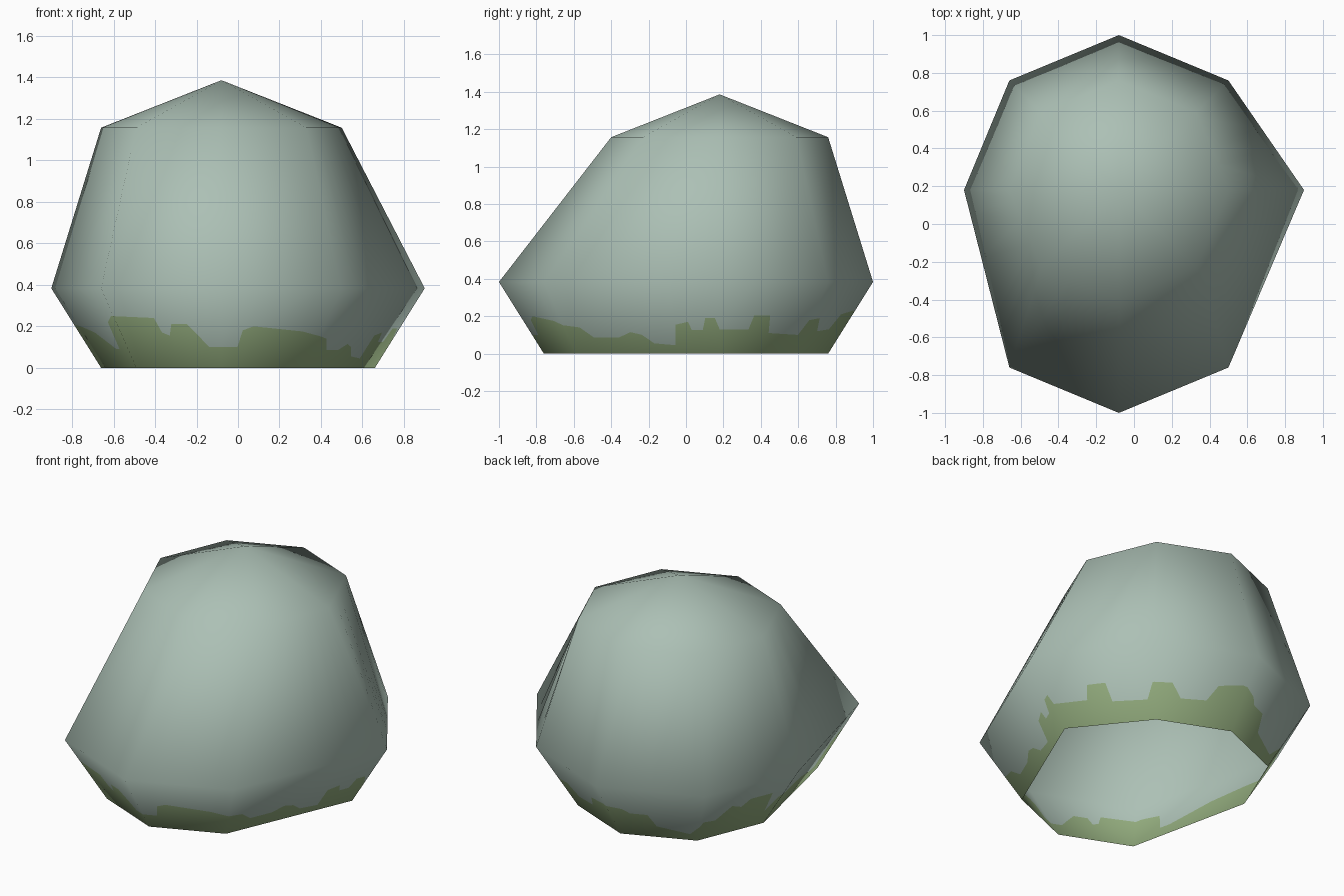
import bpy, bmesh, math
from mathutils import Vector

if "Cube" in bpy.data.objects:
    bpy.data.objects.remove(bpy.data.objects["Cube"])


def material(name, rgb):
    lin = [((c / 255 + 0.055) / 1.055) ** 2.4 for c in rgb]
    m = bpy.data.materials.new(name)
    m.diffuse_color = (*lin, 1)
    m.use_nodes = True
    m.node_tree.nodes["Principled BSDF"].inputs["Base Color"].default_value = m.diffuse_color
    return m


stone = material("grey green stone", (172, 192, 181))
moss = material("moss green", (146, 171, 125))

# Boulder rings: eight sided, the lower rings pushed out to the front and right
CX, CY = -0.08, 0.18


def ring(r, z, pushed):
    pts = []
    for k in range(8):
        a = k * math.pi / 4
        x, y = CX + r * math.cos(a), CY + r * math.sin(a)
        if pushed and k == 0:
            x += 0.16
        if pushed and k > 4:
            y -= 0.36
        pts.append(Vector((x, y, z)))
    return pts


rings = [ring(0.58, 0.0, True), ring(0.82, 0.383, True), ring(0.58, 1.157, False)]
pole = Vector((CX, CY, 1.386))

# Smooth normals of the plain eight sided boulder
cage = bmesh.new()
cv = [[cage.verts.new(p) for p in r] for r in rings]
cp = cage.verts.new(pole)
for k in range(8):
    n = (k + 1) % 8
    for lo, hi in zip(cv, cv[1:]):
        cage.faces.new((lo[k], lo[n], hi[n], hi[k]))
    cage.faces.new((cv[2][k], cv[2][n], cp))
cage.normal_update()
normals = [[v.normal.copy() for v in r] for r in cv]
pole_normal = cp.normal.copy()
cage.free()

# Moss line: (position around the eight sides, height)
MOSS = [(0, .13), (.33, .13), (.37, .205), (.54, .205), (.57, .11), (.92, .1),
        (.98, .18), (1.2, .19), (1.3, .12), (1.6, .13), (1.7, .21), (1.95, .23),
        (2.16, .21), (2.23, .18), (2.42, .18), (2.5, .09), (2.9, .05), (3.05, .15),
        (3.2, .14), (3.37, .23), (3.5, .2), (3.58, .25), (3.84, .25), (3.88, .11),
        (3.97, .21), (4.13, .2), (4.38, .17), (4.7, .09), (4.78, .09), (4.81, .22),
        (4.95, .25), (5.37, .24), (5.41, .17), (5.48, .155), (5.52, .21), (5.67, .21),
        (5.75, .165), (5.87, .1), (6.17, .1), (6.21, .18), (6.31, .2), (6.8, .175),
        (7.1, .14), (7.17, .085), (7.33, .085), (7.42, .115), (7.49, .1), (7.56, .055),
        (7.7, .045), (7.72, .155), (7.8, .17), (7.82, .125), (7.89, .125), (7.91, .19),
        (7.97, .19), (8, .13)]


def moss_height(u):
    for (a, ha), (b, hb) in zip(MOSS, MOSS[1:]):
        if u <= b:
            return ha + (hb - ha) * (u - a) / (b - a)


def around(r, u):
    k = int(u) % 8
    return r[k].lerp(r[(k + 1) % 8], u - int(u))


# Boulder surface in narrow columns, split at the moss line, open underneath
columns = sorted({u for u, h in MOSS if u < 8} | set(range(8)))
bm = bmesh.new()
custom = []
rows = []


def add(p, n):
    custom.append(n.normalized())
    return bm.verts.new(p)


for u in columns:
    p = [around(r, u) for r in rings]
    n = [around(r, u) for r in normals]
    f = moss_height(u) / rings[1][0].z
    rows.append([add(p[0], n[0]), add(p[0].lerp(p[1], f), n[0].lerp(n[1], f)),
                 add(p[1], n[1]), add(p[2], n[2])])
top = add(pole, pole_normal)
for a, b in zip(rows, rows[1:] + rows[:1]):
    for i in range(3):
        face = bm.faces.new((a[i], b[i], b[i + 1], a[i + 1]))
        face.material_index = 1 if i == 0 else 0
    bm.faces.new((a[3], b[3], top))
for face in bm.faces:
    face.smooth = True

mesh = bpy.data.meshes.new("mossy_boulder")
bm.to_mesh(mesh)
bm.free()
mesh.materials.append(stone)
mesh.materials.append(moss)
mesh.normals_split_custom_set_from_vertices(custom)
bpy.context.collection.objects.link(bpy.data.objects.new("mossy_boulder", mesh))
